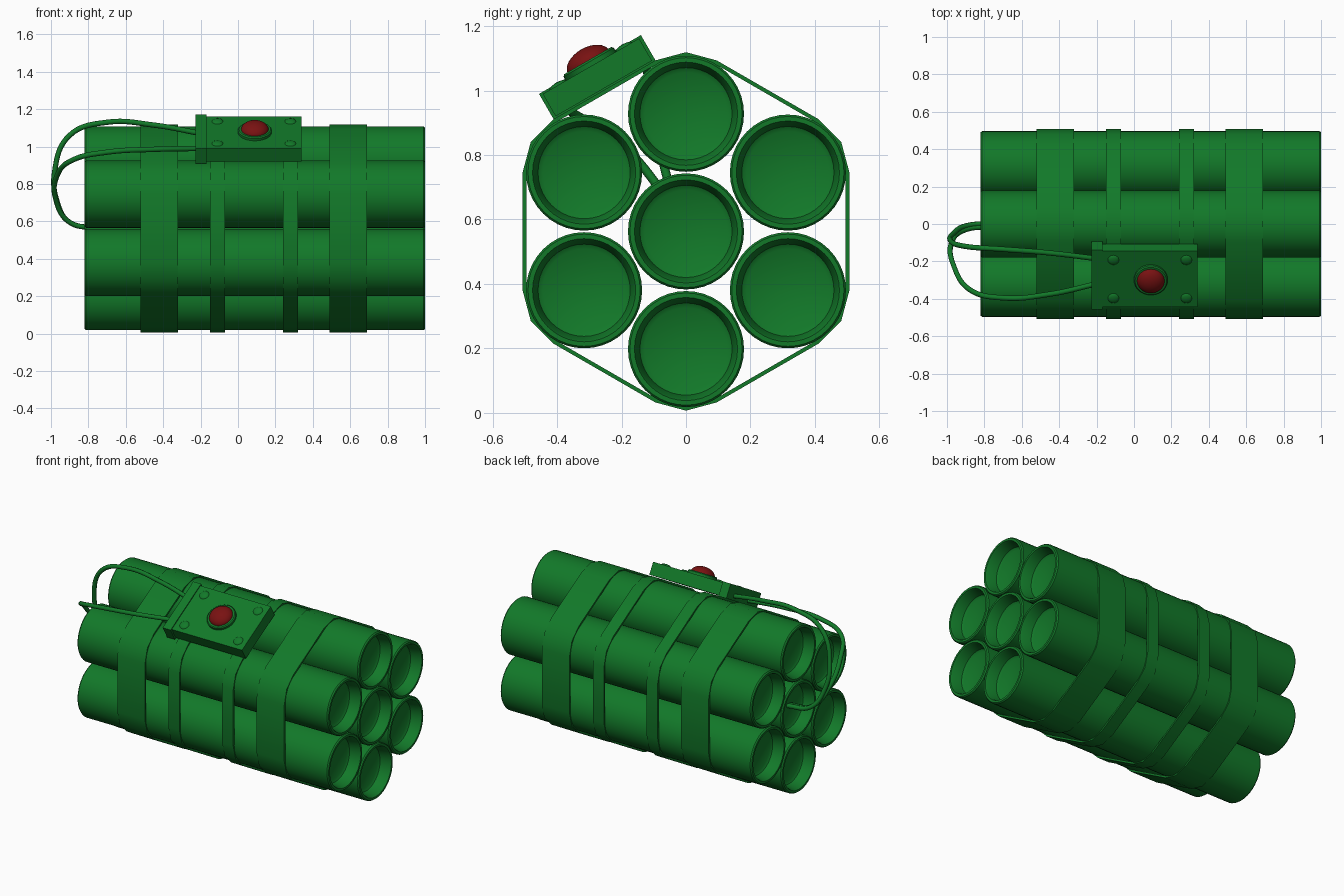
import bpy, bmesh, math
from mathutils import Matrix, Vector

if "Cube" in bpy.data.objects:
    bpy.data.objects.remove(bpy.data.objects["Cube"])

def material(name, rgb):
    m = bpy.data.materials.new(name)
    m.diffuse_color = (*rgb, 1)
    m.use_nodes = True
    m.node_tree.nodes["Principled BSDF"].inputs["Base Color"].default_value = m.diffuse_color
    return m

GREEN = material("green", (0.006, 0.19, 0.022))
RED = material("dark red", (0.19, 0.006, 0.006))

def finish(name, bm, mat, matrix=None, smooth=True):
    bmesh.ops.recalc_face_normals(bm, faces=bm.faces)
    me = bpy.data.meshes.new(name)
    bm.to_mesh(me)
    bm.free()
    me.materials.append(mat)
    ob = bpy.data.objects.new(name, me)
    bpy.context.collection.objects.link(ob)
    if matrix:
        ob.matrix_world = matrix
    if smooth:
        bpy.ops.object.select_all(action='DESELECT')
        ob.select_set(True)
        bpy.context.view_layer.objects.active = ob
        bpy.ops.object.shade_smooth_by_angle(angle=math.radians(35))
    return ob

def lathe(name, profile, mat, matrix, seg=40):
    """Revolve (radius, height) pairs about local z."""
    bm = bmesh.new()
    rings = []
    for r, h in profile:
        if r == 0:
            rings.append([bm.verts.new((0, 0, h))] * seg)
        else:
            rings.append([bm.verts.new((r * math.cos(2 * math.pi * i / seg),
                                        r * math.sin(2 * math.pi * i / seg), h)) for i in range(seg)])
    for a, b in zip(rings, rings[1:]):
        for i in range(seg):
            j = (i + 1) % seg
            bm.faces.new(list(dict.fromkeys((a[i], a[j], b[j], b[i]))))
    return finish(name, bm, mat, matrix)

# Seven tubes with recessed ends: one in the middle, six around it
CZ, STEP, X0, X1 = 0.563, 0.365, -0.82, 1.0
end = [(0, 0.08), (0.128, 0.08), (0.143, 0.07), (0.155, 0.01), (0.16, 0), (0.174, 0), (0.18, 0.008)]
tube = [(r, X0 + d) for r, d in end] + [(r, X1 - d) for r, d in reversed(end)]
hexagon = [(STEP * math.sin(math.radians(60 * k)), CZ + STEP * math.cos(math.radians(60 * k))) for k in range(6)]
for i, (y, z) in enumerate([(0, CZ)] + hexagon):
    lathe(f"tube_{i}", tube, GREEN, Matrix.Translation((0, y, z)) @ Matrix.Rotation(math.pi / 2, 4, 'Y'))

# Straps wrapped around the bundle, three points at each corner
def strap(name, xa, xb):
    bm = bmesh.new()
    rows = []
    for k, (y, z) in enumerate(hexagon):
        for d in (-30, 0, 30):
            a = math.radians(60 * k + d)
            rows.append([bm.verts.new((x, y + r * math.sin(a), z + r * math.cos(a)))
                         for x, r in ((xa, 0.191), (xb, 0.191), (xb, 0.179), (xa, 0.179))])
    for i, a in enumerate(rows):
        b = rows[(i + 1) % len(rows)]
        for j in range(4):
            k = (j + 1) % 4
            bm.faces.new((a[j], a[k], b[k], b[j]))
    finish(name, bm, GREEN)

for name, xa, xb in (("wide_strap_left", -0.52, -0.32), ("wide_strap_right", 0.49, 0.69),
                     ("narrow_strap_left", -0.15, -0.07), ("narrow_strap_right", 0.24, 0.32)):
    strap(name, xa, xb)

# Tilted control box: local x along the tubes, y up the slope, z outwards
BOX = Matrix.Translation((0.085, -0.275, 1.041)) @ Matrix.Rotation(math.radians(30), 4, 'X')

def box(name, x, size):
    bm = bmesh.new()
    bmesh.ops.create_cube(bm, size=1)
    bmesh.ops.transform(bm, matrix=Matrix.Translation((x, 0, 0)) @ Matrix.Diagonal((*size, 1)), verts=bm.verts)
    finish(name, bm, GREEN, BOX, smooth=False)

box("control_box", 0, (0.51, 0.345, 0.08))
box("box_end_plate", -0.283, (0.057, 0.365, 0.092))

# Button with collar, and corner rivets
top = 0.04
lathe("button_collar", [(0.09, 0), (0.09, 0.014), (0.084, 0.02), (0.072, 0.02), (0.072, 0)], GREEN,
      BOX @ Matrix.Translation((0.005, 0, top)))
dome = [(0.074 * math.cos(t * math.pi / 16), 0.014 + 0.046 * math.sin(t * math.pi / 16)) for t in range(8)]
lathe("button", [(0.074, 0)] + dome + [(0, 0.06)], RED, BOX @ Matrix.Translation((0.005, 0, top)))
for sx in (-1, 1):
    for sy in (-1, 1):
        lathe("rivet", [(0.03, 0), (0.027, 0.004), (0.016, 0.008), (0, 0.01)], GREEN,
              BOX @ Matrix.Translation((0.195 * sx, 0.118 * sy, top)), 16)

# Two wires looping from the end plate into the middle tube
def wire(name, pts):
    cu = bpy.data.curves.new(name, 'CURVE')
    cu.dimensions = '3D'
    cu.bevel_depth = 0.014
    cu.bevel_resolution = 2
    cu.resolution_u = 8
    sp = cu.splines.new('BEZIER')
    sp.bezier_points.add(len(pts) - 1)
    for p, co in zip(sp.bezier_points, pts):
        p.co = co
        p.handle_left_type = p.handle_right_type = 'AUTO'
    cu.materials.append(GREEN)
    bpy.context.collection.objects.link(bpy.data.objects.new(name, cu))

wire("upper_wire", [(-0.2, -0.185, 1.07), (-0.45, -0.155, 1.115), (-0.7, -0.135, 1.13), (-0.9, -0.12, 1.06),
                    (-0.98, -0.09, 0.87), (-0.965, -0.05, 0.7), (-0.9, -0.01, 0.595), (-0.73, 0.005, 0.563)])
wire("lower_wire", [(-0.2, -0.32, 0.99), (-0.45, -0.375, 0.985), (-0.7, -0.395, 0.97), (-0.88, -0.35, 0.93),
                    (-0.965, -0.22, 0.85), (-0.975, -0.1, 0.72), (-0.9, -0.03, 0.595), (-0.73, -0.015, 0.563)])
